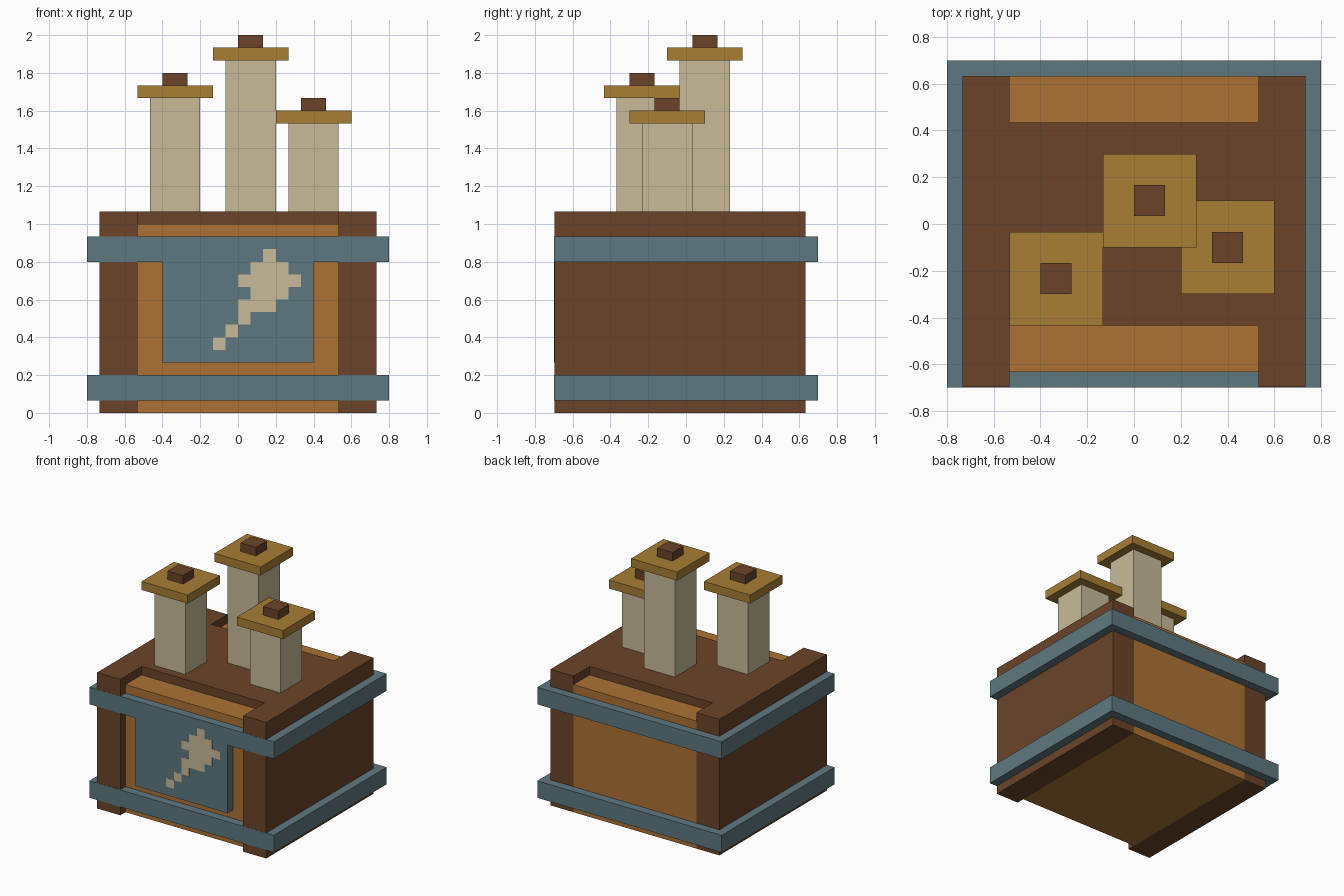
import bpy
import bmesh

if "Cube" in bpy.data.objects:
    bpy.data.objects.remove(bpy.data.objects["Cube"])

U = 1 / 15  # block grid unit


def material(name, hex_rgb):
    def lin(c):
        c /= 255
        return c / 12.92 if c <= 0.04045 else ((c + 0.055) / 1.055) ** 2.4
    m = bpy.data.materials.new(name)
    m.diffuse_color = [lin(int(hex_rgb[i:i + 2], 16)) for i in (0, 2, 4)] + [1]
    m.use_nodes = True
    m.node_tree.nodes["Principled BSDF"].inputs["Base Color"].default_value = m.diffuse_color
    return m


DARK = material("dark_wood", "6B4429")
LIGHT = material("light_wood", "AC7234")
STEEL = material("blue_steel", "5F7980")
CREAM = material("cream", "C8BB99")
GOLD = material("ochre", "A97E35")


def boxes(name, mat, spans):
    """One object from boxes given as (x0, x1, y0, y1, z0, z1) in grid units."""
    bm = bmesh.new()
    for x0, x1, y0, y1, z0, z1 in spans:
        for v in bmesh.ops.create_cube(bm, size=1)["verts"]:
            v.co.x = (x1 if v.co.x > 0 else x0) * U
            v.co.y = (y1 if v.co.y > 0 else y0) * U
            v.co.z = (z1 if v.co.z > 0 else z0) * U
    mesh = bpy.data.meshes.new(name)
    bm.to_mesh(mesh)
    bm.free()
    mesh.materials.append(mat)
    ob = bpy.data.objects.new(name, mesh)
    bpy.context.collection.objects.link(ob)
    return ob


# Hairline steps keep flush front faces in the right order
FRONT = -10.5
BAND_FRONT = FRONT + 0.02
WALL_FRONT = FRONT + 0.04

# Crate body, side walls and raised lid board
boxes("crate_core", LIGHT, [(-8, 8, -9.5, 9.5, 0, 15)])
boxes("left_wall", DARK, [(-11, -8, WALL_FRONT, 9.5, 0, 16)])
boxes("right_wall", DARK, [(8, 11, WALL_FRONT, 9.5, 0, 16)])
boxes("lid_board", DARK, [(-8, 8, -6.5, 6.5, 15, 16)])

# Metal bands around the crate
for name, z in (("lower_band", 1), ("upper_band", 12)):
    boxes(name, STEEL, [(-12, 12, BAND_FRONT, 10.5, z, z + 2)])

# Front plate with a pixel emblem, rows listed from the top
boxes("front_plate", STEEL, [(-6, 6, BAND_FRONT, -9.5, 4, 12)])
rows = [(2, 3), (1, 4), (0, 5), (1, 4), (0, 3), (0, 1), (-1, 0), (-2, -1)]
boxes("plate_emblem", CREAM,
      [(a, b, FRONT, -10.3, 12 - i, 13 - i) for i, (a, b) in enumerate(rows)])

# Three tubes with square caps and top knobs: centre x, centre y, cap base z
for side, cx, cy, z in (("left", -5, -3.5, 25), ("middle", 1, 1.5, 28), ("right", 6, -1.5, 23)):
    for part, mat, r, z0, z1 in (("tube", CREAM, 2, 16, z),
                                 ("cap", GOLD, 3, z, z + 1),
                                 ("knob", DARK, 1, z + 1, z + 2)):
        boxes(f"{side}_{part}", mat, [(cx - r, cx + r, cy - r, cy + r, z0, z1)])
